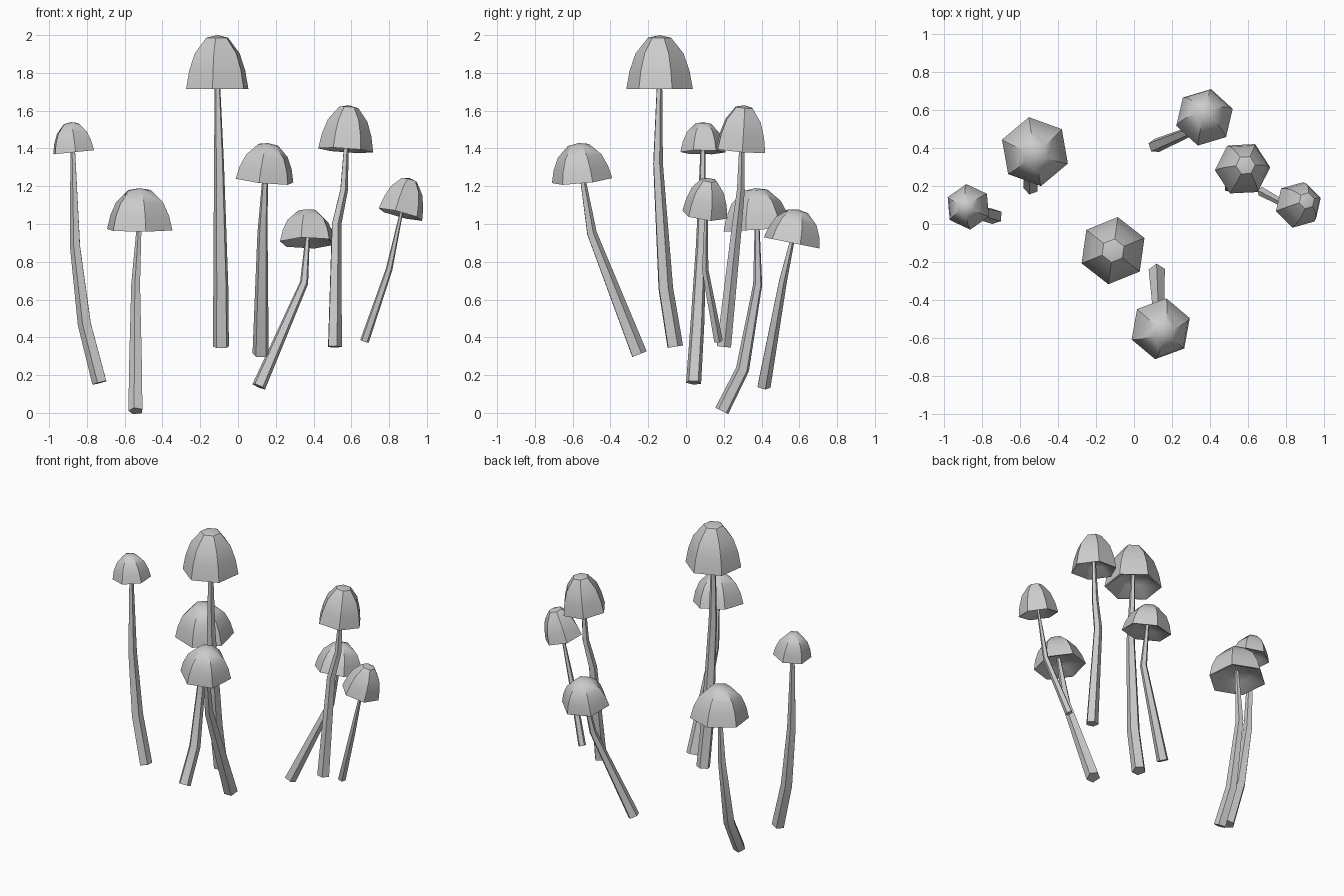
import bpy, bmesh, math
from mathutils import Vector, Matrix

cube = bpy.data.objects.get("Cube")
if cube:
    bpy.data.objects.remove(cube, do_unlink=True)

grey = bpy.data.materials.new("pale_grey")
grey.use_nodes = True
shade = (0.6, 0.6, 0.6, 1)
grey.diffuse_color = shade
grey.node_tree.nodes["Principled BSDF"].inputs["Base Color"].default_value = shade

# Cap cross-section as (radius, height) fractions: dome from crown to rim, then hollow underside
DOME = [(.35, .95), (.72, .66), (.9, .34), (1, 0), (.9, .02), (.5, .2)]
HOLLOW_TOP = .3


def ring(bm, centre, axis, radius, sides, turn):
    """Regular polygon of vertices around an axis."""
    tilt = Vector((0, 0, 1)).rotation_difference(axis)
    corners = []
    for i in range(sides):
        angle = math.radians(turn) + i * math.tau / sides
        flat = Vector((math.cos(angle), math.sin(angle), 0))
        corners.append(bm.verts.new(centre + tilt @ (flat * radius)))
    return corners


def bridge(bm, rings):
    """Skin faces between successive rings of equal size."""
    for low, high in zip(rings, rings[1:]):
        for i in range(len(low)):
            bm.faces.new((low[i - 1], low[i], high[i], high[i - 1]))


def fan(bm, edge_ring, tip):
    """Close a ring with triangles meeting in a point."""
    point = bm.verts.new(tip)
    for i in range(len(edge_ring)):
        bm.faces.new((edge_ring[i - 1], edge_ring[i], point))


def finish(bm, name):
    """Turn the working mesh into a shaded object."""
    bmesh.ops.recalc_face_normals(bm, faces=bm.faces[:])
    mesh = bpy.data.meshes.new(name)
    bm.to_mesh(mesh)
    bm.free()
    mesh.materials.append(grey)
    obj = bpy.data.objects.new(name, mesh)
    bpy.context.collection.objects.link(obj)
    bpy.ops.object.select_all(action='DESELECT')
    obj.select_set(True)
    bpy.context.view_layer.objects.active = obj
    bpy.ops.object.shade_smooth_by_angle(angle=math.radians(40))


def make_cap(name, centre, axis, radius, height, turn):
    bm = bmesh.new()
    rings = [ring(bm, centre + axis * rise * height, axis, width * radius, 6, turn)
             for width, rise in DOME]
    bridge(bm, rings)
    fan(bm, rings[0], centre + axis * height)
    fan(bm, rings[-1], centre + axis * HOLLOW_TOP * height)
    finish(bm, name)


def make_stem(name, points, thickness, turn):
    """Five-sided stem through the points, tapering more strongly toward its tip."""
    bm = bmesh.new()
    bottom, top = points[0], points[-1]
    rings = []
    for i, point in enumerate(points):
        before = points[max(i - 1, 0)]
        after = points[min(i + 1, len(points) - 1)]
        progress = (point.z - bottom.z) / (top.z - bottom.z)
        radius = thickness * (1 - .7 * progress ** 1.5)
        rings.append(ring(bm, point, (after - before).normalized(), radius, 5, turn))
    bridge(bm, rings)
    bm.faces.new(rings[0])
    bm.faces.new(rings[-1])
    finish(bm, name)


def mushroom(name, rim_centre, lean, radius, height, turn, stem, thickness):
    """Cap above a stem that runs from its base, through its bends, into the cap."""
    centre = Vector(rim_centre)
    axis = Vector((*lean, 1)).normalized()
    make_cap(name + "_mushroom_cap", centre, axis, radius, height, turn)
    tip = centre + axis * HOLLOW_TOP * height
    make_stem(name + "_mushroom_stem", [Vector(p) for p in stem] + [tip], thickness, turn)


# Small slender mushroom on the far right
mushroom("far_right", rim_centre=(-.87, .09, 1.38), lean=(-.1, 0),
         radius=.12, height=.16, turn=35, thickness=.042,
         stem=[(-.73, .04, .16), (-.81, .06, .47), (-.86, .08, .88)])

# Broad mushroom at the back right
mushroom("back_right", rim_centre=(-.52, .38, .97), lean=(0, -.06),
         radius=.184, height=.22, turn=40, thickness=.04,
         stem=[(-.54, .19, .01), (-.54, .3, .23), (-.54, .38, .68)])

# Tallest mushroom near the middle
mushroom("tall", rim_centre=(-.11, -.14, 1.715), lean=(0, 0),
         radius=.178, height=.285, turn=22, thickness=.045,
         stem=[(-.09, -.06, .35), (-.09, -.11, .66), (-.1, -.15, 1.32)])

# Strongly slanted mushroom at the back left
mushroom("back_left", rim_centre=(.37, .56, .9), lean=(0, .2),
         radius=.155, height=.18, turn=17, thickness=.038,
         stem=[(.11, .41, .14), (.35, .51, .69)])

# Mushroom leaning toward the front
mushroom("front", rim_centre=(.14, -.55, 1.23), lean=(.1, -.1),
         radius=.163, height=.2, turn=20, thickness=.045,
         stem=[(.12, -.25, .31), (.13, -.5, .95)])

# Mushroom with a kinked stem on the middle left
mushroom("middle_left", rim_centre=(.57, .29, 1.39), lean=(.07, .08),
         radius=.146, height=.24, turn=3, thickness=.04,
         stem=[(.51, .2, .35), (.52, .27, 1), (.56, .29, 1.18)])

# Short tilted mushroom on the far left
mushroom("far_left", rim_centre=(.86, .1, 1.05), lean=(.26, .12),
         radius=.124, height=.2, turn=16, thickness=.025,
         stem=[(.67, .17, .38), (.8, .1, .76)])
